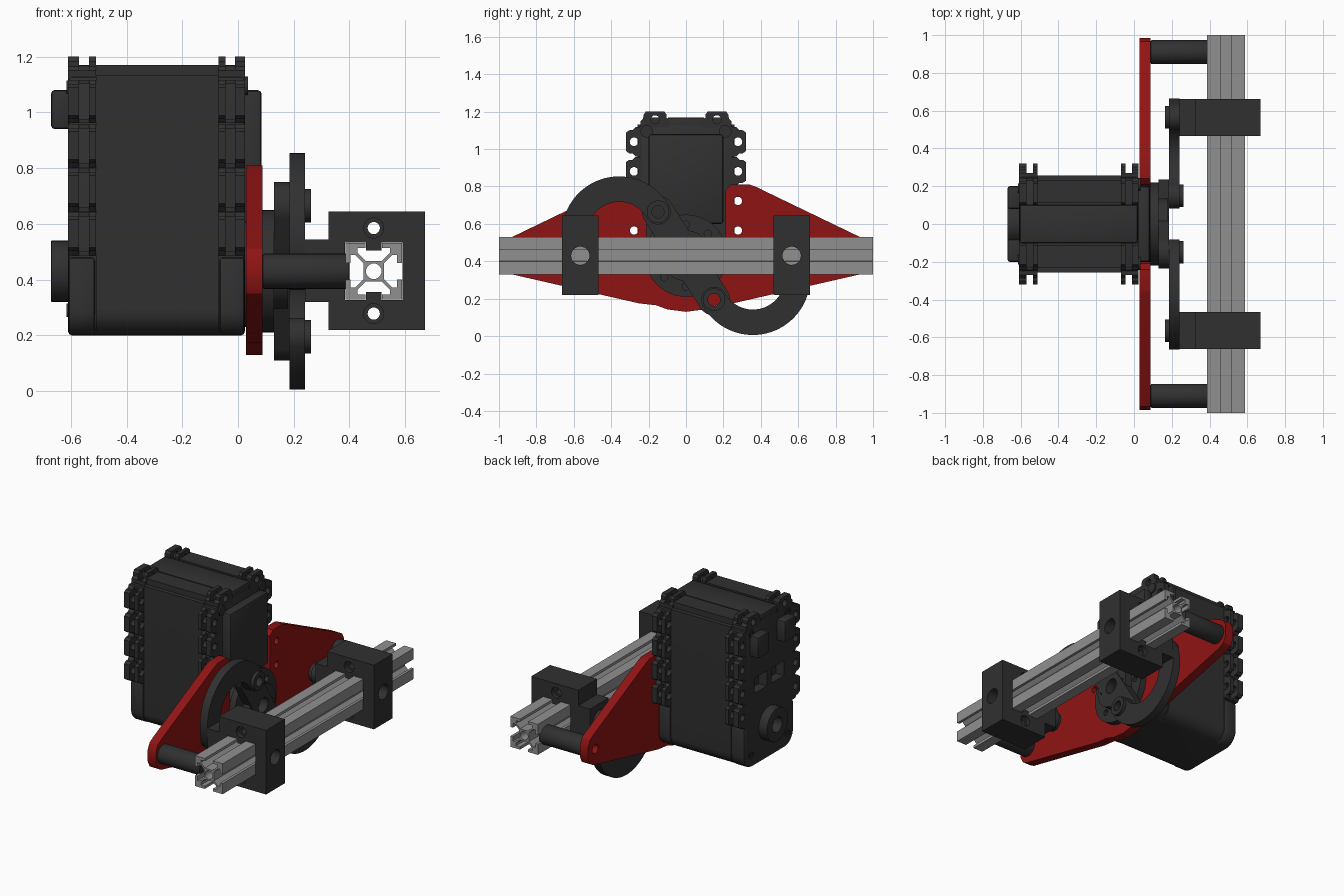
import bpy, bmesh
from math import sin, cos, pi, radians, atan2, hypot
from mathutils import Matrix

if "Cube" in bpy.data.objects:
    bpy.data.objects.remove(bpy.data.objects["Cube"])

def material(name, c):
    m = bpy.data.materials.new(name)
    m.diffuse_color = (*c, 1)
    m.use_nodes = True
    m.node_tree.nodes["Principled BSDF"].inputs["Base Color"].default_value = m.diffuse_color
    return m

DARK = material("dark_plastic", (0.03, 0.03, 0.03))
RED = material("red_plate", (0.28, 0.007, 0.007))
ALU = material("aluminium", (0.28, 0.28, 0.28))
ZC = 0.43                                    # height of the drive axis

def arc(cx, cy, r, a0, a1, n=24):
    return [(cx + r * cos(radians(a0 + (a1 - a0) * i / n)),
             cy + r * sin(radians(a0 + (a1 - a0) * i / n))) for i in range(n + 1)]

def circle(cx, cy, r, n=28):
    return arc(cx, cy, r, 0, 360, n)[:-1]

def rect(x0, x1, y0, y1):
    return [(x0, y0), (x1, y0), (x1, y1), (x0, y1)]

def prism(name, loops, a, b, mat=DARK, axis='X', bevel=0):
    """Extrude an outline with holes from a to b; (y,z) outline along X, (x,z) along Y."""
    cu = bpy.data.curves.new(name, 'CURVE')
    cu.dimensions, cu.fill_mode, cu.extrude = '2D', 'BOTH', (b - a) / 2
    for pts in loops:
        s = cu.splines.new('POLY')
        s.points.add(len(pts) - 1)
        for p, (u, v) in zip(s.points, pts):
            p.co = (u, v, 0, 1)
        s.use_cyclic_u = True
    tmp = bpy.data.objects.new(name + "_curve", cu)
    bpy.context.collection.objects.link(tmp)
    bpy.context.view_layer.update()
    me = bpy.data.meshes.new_from_object(tmp.evaluated_get(bpy.context.evaluated_depsgraph_get()))
    bpy.data.objects.remove(tmp)
    mid = (a + b) / 2
    if axis == 'X':
        M = Matrix(((0, 0, 1, mid), (1, 0, 0, 0), (0, 1, 0, 0), (0, 0, 0, 1)))
    else:
        M = Matrix(((1, 0, 0, 0), (0, 0, -1, mid), (0, 1, 0, 0), (0, 0, 0, 1)))
    bm = bmesh.new()
    bm.from_mesh(me)
    bm.transform(M)
    bmesh.ops.remove_doubles(bm, verts=bm.verts, dist=1e-5)
    bmesh.ops.dissolve_limit(bm, angle_limit=0.001, verts=bm.verts, edges=bm.edges)
    bmesh.ops.recalc_face_normals(bm, faces=bm.faces)
    bm.to_mesh(me)
    bm.free()
    me.name = name
    me.materials.clear()
    me.materials.append(mat)
    ob = bpy.data.objects.new(name, me)
    bpy.context.collection.objects.link(ob)
    if bevel:
        m = ob.modifiers.new("bevel", 'BEVEL')
        m.width, m.segments, m.limit_method, m.angle_limit = bevel, 2, 'ANGLE', radians(40)
    return ob

def cut(ob, cutter):
    m = ob.modifiers.new("cut", 'BOOLEAN')
    m.operation, m.solver, m.object = 'DIFFERENCE', 'EXACT', cutter
    cutter.hide_render = True
    cutter.hide_set(True)

def body_outline(w, z0, z1, r):
    return arc(-w + r, z0 + r, r, 180, 270, 8) + arc(w - r, z0 + r, r, 270, 360, 8) + [(w, z1), (-w, z1)]

# Motor body with end caps and top ridge
body = prism("motor_body", [body_outline(0.25, 0.2, 1.13, 0.09)], -0.61, 0.025, bevel=0.015)
prism("motor_middle_shell", [body_outline(0.258, 0.202, 1.132, 0.09)], -0.51, -0.07)
for i, (a, b) in enumerate([(-0.608, -0.513), (-0.067, 0.023)]):
    prism(f"motor_lower_cap_{i}", [body_outline(0.26, 0.2, 0.48, 0.09)], a, b, bevel=0.012)
prism("motor_top_ridge", [rect(-0.1, 0.1, 1.1, 1.17)], -0.605, 0.02, bevel=0.01)
for s in (-1, 1):
    prism("motor_top_shoulder", [rect(s * 0.17 - 0.06, s * 0.17 + 0.06, 1.1, 1.17)], -0.51, -0.07)
    # Rear connectors and their sockets
    prism("rear_connector", [rect(s * 0.14 - 0.06, s * 0.14 + 0.06, 0.94, 1.08)], -0.67, -0.6, bevel=0.012)
    cut(body, prism("socket_cutter", [rect(s * 0.09 - 0.065, s * 0.09 + 0.065, 0.68, 0.78)], -0.65, -0.55))
    # Corner screws
    prism("front_screw", [circle(s * 0.21, 1.095, 0.033)], 0.02, 0.035)
    for z in (0.29, 1.09):
        prism("rear_screw", [circle(s * 0.19, z, 0.025), circle(s * 0.19, z, 0.013)], -0.615, -0.6)
prism("rear_bearing_boss", [circle(0, ZC, 0.11, 40), circle(0, ZC, 0.05)], -0.67, -0.6, bevel=0.008)
prism("front_panel", [rect(-0.2, 0.2, 0.6, 1.08)], 0.02, 0.085, bevel=0.015)

# Mounting lugs: two walls with a nut pocket between, on the sides and top
def lug(place, xs):
    h = 0.078
    shape = [(-h, -0.04), (h, -0.04), (h, 0.015), (0.062, 0.03), (0.062, 0.048),
             (0.05, 0.065), (-0.05, 0.065), (-0.062, 0.048), (-0.062, 0.03), (-h, 0.015)]
    for a, b in xs:
        prism("mounting_lug", [[place(*p) for p in shape],
                               [place(*p) for p in circle(0, 0.023, 0.023, 16)]], a, b)
    a, b = xs[0][0], xs[1][1]
    for t in (-0.07, 0.07):                  # ledges closing the pocket
        prism("lug_ledge", [[place(*p) for p in rect(t - 0.008, t + 0.008, -0.02, 0.015)]], a + 0.005, b - 0.005)

for xs in ([(-0.61, -0.57), (-0.535, -0.51)], [(-0.07, -0.045), (-0.01, 0.025)]):
    for s in (-1, 1):
        for k in range(4):
            lug(lambda u, v: (s * (0.255 + v), 0.565 + 0.158 * k + u), xs)
        lug(lambda u, v: (s * 0.165 + u, 1.135 + v), xs)

# Red mounting plate with a U shaped opening
half = [(0, 0.13), (0.1, 0.143), (0.16, 0.165), (0.25, 0.175), (0.93, 0.33), (0.965, 0.35),
        (0.985, 0.39), (0.985, 0.47), (0.965, 0.51), (0.93, 0.53), (0.37, 0.8), (0.34, 0.81),
        (0.24, 0.81), (0.21, 0.78)]
outline = half + arc(0, ZC, 0.21, 0, -180, 32) + [(-y, z) for y, z in half[:0:-1]]
holes = [circle(s * y, z, r, 20) for s in (-1, 1)
         for y, z, r in ((0.278, 0.565, 0.022), (0.278, 0.723, 0.022), (0.91, ZC, 0.03))]
prism("mounting_plate", [outline] + holes, 0.028, 0.088, RED)

# Output horn
prism("horn_shaft", [circle(0, ZC, 0.2, 48)], 0.02, 0.09)
prism("output_horn", [circle(0, ZC, 0.22, 48), circle(0, ZC, 0.06)] +
      [circle(*p, 0.02, 14) for p in circle(0, ZC, 0.165, 8)], 0.088, 0.13)

# Crank bar, joined to both links
A, C = (-0.15, 0.665), (-0.565, ZC)
def turn(p): return (-p[0], 2 * ZC - p[1])
ang = 180 / pi * atan2(A[1] - ZC, A[0])
B = turn(A)
prism("crank_bar", [arc(*A, 0.085, ang - 90, ang + 90) + arc(*B, 0.085, ang + 90, ang + 270),
                    circle(*A, 0.033), circle(*B, 0.033), circle(0, ZC, 0.05)], 0.13, 0.185)
prism("crank_hub", [circle(0, ZC, 0.135, 40), circle(0, ZC, 0.05)] +
      [circle(*p, 0.015, 12) for p in circle(0, ZC, 0.095, 4)], 0.128, 0.18)

# Half-ring links and joint bushings
mx, mz = (A[0] + C[0]) / 2, (A[1] + C[1]) / 2
R, W = hypot(A[0] - mx, A[1] - mz), 0.068
phi = 180 / pi * atan2(A[1] - mz, A[0] - mx)
link = [arc(mx, mz, R + W, phi, phi + 180, 48) + arc(*C, W, phi + 180, phi + 360)[1:] +
        arc(mx, mz, R - W, phi + 180, phi, 48)[1:] + arc(*A, W, phi + 180, phi + 360)[1:-1],
        circle(*A, 0.033), circle(*C, 0.033)]
for name, f in (("left", lambda p: p), ("right", turn)):
    prism(f"{name}_half_ring_link", [[f(p) for p in lp] for lp in link], 0.185, 0.24)
    prism(f"{name}_crank_bushing", [circle(*f(A), 0.06), circle(*f(A), 0.033)], 0.18, 0.262)
    prism(f"{name}_slider_pin", [circle(*f(C), 0.06)], 0.163, 0.245)

# Slotted aluminium rail
bx, s = 0.487, 0.0101
side = [(10, -10), (10, -3), (8.2, -3), (8.2, -5.8), (6.6, -5.8), (3.7, -2.9),
        (3.7, 2.9), (6.6, 5.8), (8.2, 5.8), (8.2, 3), (10, 3)]
rail, rot = [], [(1, 0), (0, 1), (-1, 0), (0, -1)]
for c, n in rot:
    rail += [(bx + s * (c * u - n * v), ZC + s * (n * u + c * v)) for u, v in side]
prism("slotted_rail", [rail, circle(bx, ZC, 0.028)], -1, 1, ALU, 'Y')

# Sliding blocks with keys riding in the rail slots
g, k, d = 0.104, 0.027, 0.075
key_half = [(g, -g), (g, g), (k, g), (k, d), (-k, d), (-k, g)]
bore = [(bx + c * u, ZC + c * v) for c in (1, -1) for u, v in key_half]
tee = [(0.325, 0.22), (0.67, 0.22), (0.67, 0.645), (0.325, 0.645),
       (0.325, 0.543), (0.24, 0.543), (0.24, 0.32), (0.325, 0.32)]
bolts = (0.278, 0.585)
for side_name, y in (("front", -0.565), ("back", 0.565)):
    block = prism(f"{side_name}_slider_block",
                  [tee, bore] + [circle(bx, z, 0.022, 20) for z in bolts],
                  y - 0.098, y + 0.098, DARK, 'Y')
    cut(block, prism("pin_hole_cutter", [circle(y, ZC, 0.049)], 0.57, 0.72))
    for z in bolts:
        for e in (-1, 1):
            yc = y + e * 0.1
            cut(block, prism("counterbore_cutter", [circle(bx, z, 0.036, 20)], yc - 0.03, yc + 0.03, DARK, 'Y'))

# Round standoffs between plate and rail
for name, y in (("front", -0.91), ("back", 0.91)):
    prism(f"{name}_standoff", [circle(y, ZC, 0.063, 32), circle(y, ZC, 0.03, 20)], 0.088, 0.4, bevel=0.006)

# Bake modifiers, drop cutters, smooth rounded surfaces
bpy.context.view_layer.update()
dg = bpy.context.evaluated_depsgraph_get()
baked = [(o, bpy.data.meshes.new_from_object(o.evaluated_get(dg))) for o in bpy.data.objects if o.modifiers]
for o, me in baked:
    o.modifiers.clear()
    o.data = me
for o in [o for o in bpy.data.objects if "cutter" in o.name]:
    bpy.data.objects.remove(o)
bpy.ops.object.select_all(action='SELECT')
bpy.context.view_layer.objects.active = bpy.data.objects["motor_body"]
bpy.ops.object.shade_smooth_by_angle(angle=radians(30))
